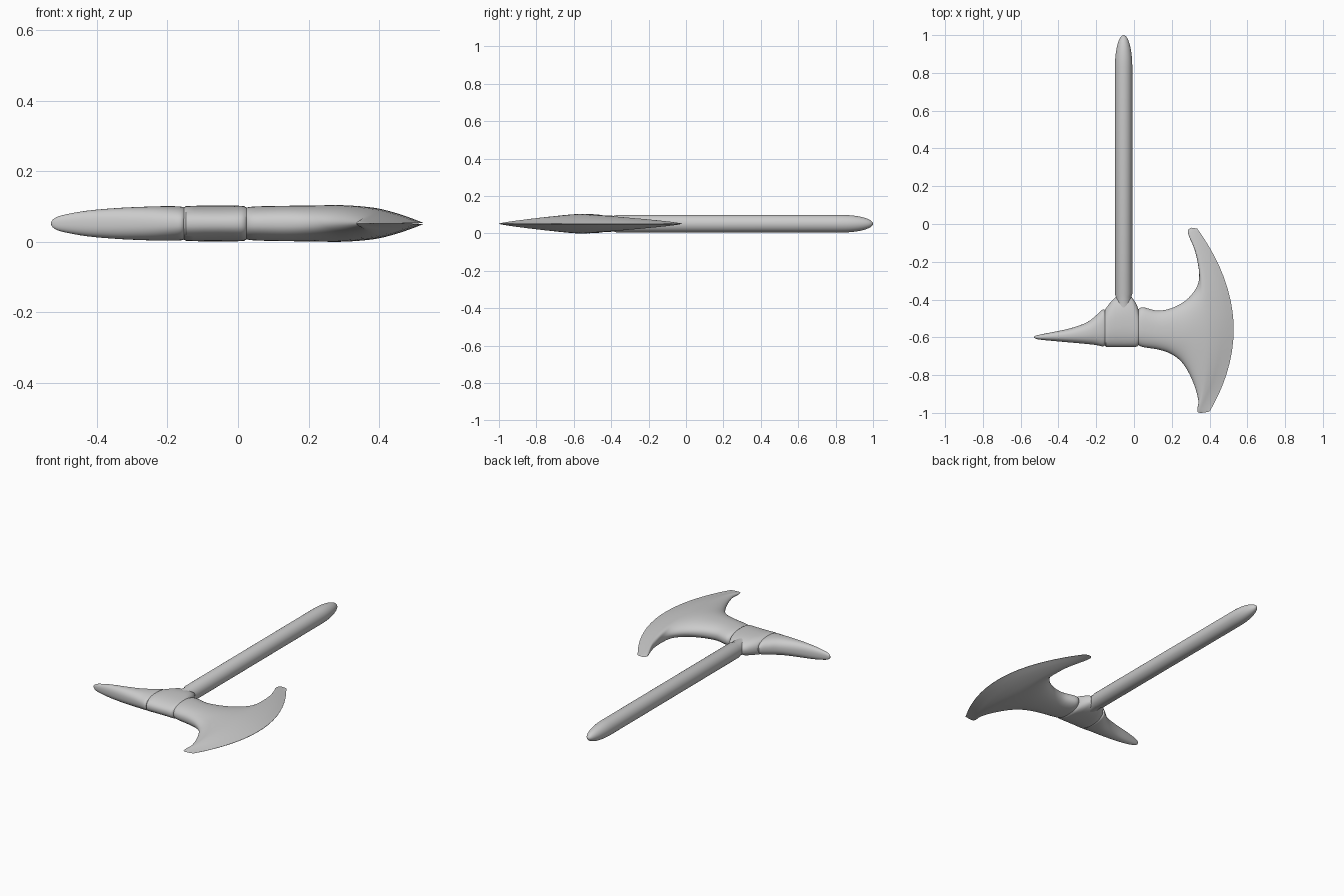
import bpy, bmesh, math

ZC = 0.052   # mid-plane height of the axe lying flat
SEG = 48     # points around each cross-section


def spline(rows, steps):
    """Catmull-Rom interpolation of the loft stations."""
    out = []
    for i in range(len(rows) - 1):
        a, b = rows[max(i - 1, 0)], rows[i]
        c, d = rows[i + 1], rows[min(i + 2, len(rows) - 1)]
        for k in range(steps):
            t = k / steps
            out.append([0.5 * (2 * q + (r - p) * t + (2 * p - 5 * q + 4 * r - s) * t * t
                               + (3 * q - p - 3 * r + s) * t ** 3)
                        for p, q, r, s in zip(a, b, c, d)])
    return out + [rows[-1]]


def loft(name, rows, steps=1):
    """Each row: end A (x, y), end B (x, y), x bulge, half thickness, roundness."""
    bm = bmesh.new()
    rings = []
    for ax, ay, bx, by, bulge, h, p in spline(rows, steps):
        ring = []
        for k in range(SEG):
            c, s = math.cos(math.tau * k / SEG), math.sin(math.tau * k / SEG)
            u = math.copysign(abs(c) ** (2 / p), c)
            v = math.copysign(abs(s) ** (2 / p), s)
            x = (ax + bx) / 2 + (ax - bx) / 2 * u + bulge * (1 - u * u)
            y = (ay + by) / 2 + (ay - by) / 2 * u
            ring.append(bm.verts.new((x, y, ZC + h * v)))
        rings.append(ring)
    for r0, r1 in zip(rings, rings[1:]):
        for k in range(SEG):
            n = (k + 1) % SEG
            bm.faces.new((r0[k], r0[n], r1[n], r1[k]))
    bm.faces.new(rings[0])
    bm.faces.new(rings[-1])
    bmesh.ops.recalc_face_normals(bm, faces=bm.faces)
    me = bpy.data.meshes.new(name)
    bm.to_mesh(me)
    bm.free()
    ob = bpy.data.objects.new(name, me)
    bpy.context.collection.objects.link(ob)
    bpy.ops.object.select_all(action='DESELECT')
    ob.select_set(True)
    bpy.context.view_layer.objects.active = ob
    bpy.ops.object.shade_smooth_by_angle(angle=math.radians(40))
    return ob


def straight(x, top, bottom, h, p=2.3):
    return (x, top, x, bottom, 0, h, p)


# Handle: round shaft with an elliptical rounded end
shaft = [(-0.5, 1.0), (-0.385, 0.9), (-0.37, 1.0)]
shaft += [(0.83 + 0.17 * math.sin(a), max(math.cos(a), 0.02))
          for a in (math.pi / 2 * k / 12 for k in range(13))]
loft("handle", [(-0.055 + 0.046 * r, y, -0.055 - 0.046 * r, y, 0, 0.047 * r, 2)
                for y, r in shaft])

# Socket: collar that wraps the handle
loft("socket", [straight(x, t, b, h) for x, t, b, h in [
    (-0.156, -0.46, -0.640, 0.044), (-0.148, -0.445, -0.650, 0.049),
    (-0.125, -0.415, -0.651, 0.050), (-0.098, -0.387, -0.651, 0.051),
    (-0.055, -0.383, -0.651, 0.051), (-0.012, -0.387, -0.651, 0.051),
    (0.008, -0.415, -0.651, 0.050), (0.018, -0.435, -0.648, 0.049),
    (0.026, -0.46, -0.638, 0.044)]])

# Spike at the back of the head
loft("back_spike", [straight(x, t, b, h) for x, t, b, h in [
    (-0.148, -0.470, -0.635, 0.043), (-0.163, -0.452, -0.648, 0.048),
    (-0.200, -0.483, -0.641, 0.049), (-0.250, -0.521, -0.635, 0.048),
    (-0.340, -0.553, -0.627, 0.044), (-0.430, -0.572, -0.619, 0.036),
    (-0.500, -0.586, -0.612, 0.023), (-0.523, -0.592, -0.606, 0.013),
    (-0.530, -0.597, -0.601, 0.003)]], 4)

# Blade: neck flaring into a crescent with a sharp outer edge
blade = [  # top x, y, bottom x, y, centre x, half thickness, roundness
    (0.018, -0.460, 0.018, -0.635, 0.018, 0.043, 2.3),
    (0.045, -0.441, 0.045, -0.651, 0.045, 0.048, 2.3),
    (0.130, -0.459, 0.130, -0.665, 0.130, 0.050, 2.3),
    (0.220, -0.437, 0.200, -0.690, 0.210, 0.051, 2.2),
    (0.300, -0.380, 0.260, -0.740, 0.285, 0.052, 2.0),
    (0.345, -0.290, 0.310, -0.830, 0.345, 0.049, 1.9),
    (0.325, -0.150, 0.340, -0.930, 0.395, 0.043, 1.8),
    (0.286, -0.050, 0.335, -0.985, 0.440, 0.032, 1.8),
    (0.300, -0.021, 0.350, -1.000, 0.483, 0.018, 1.8),
    (0.335, -0.025, 0.400, -0.993, 0.526, 0.001, 1.8)]
loft("blade", [(ax, ay, bx, by, m - (ax + bx) / 2, h, p)
               for ax, ay, bx, by, m, h, p in blade], 5)
